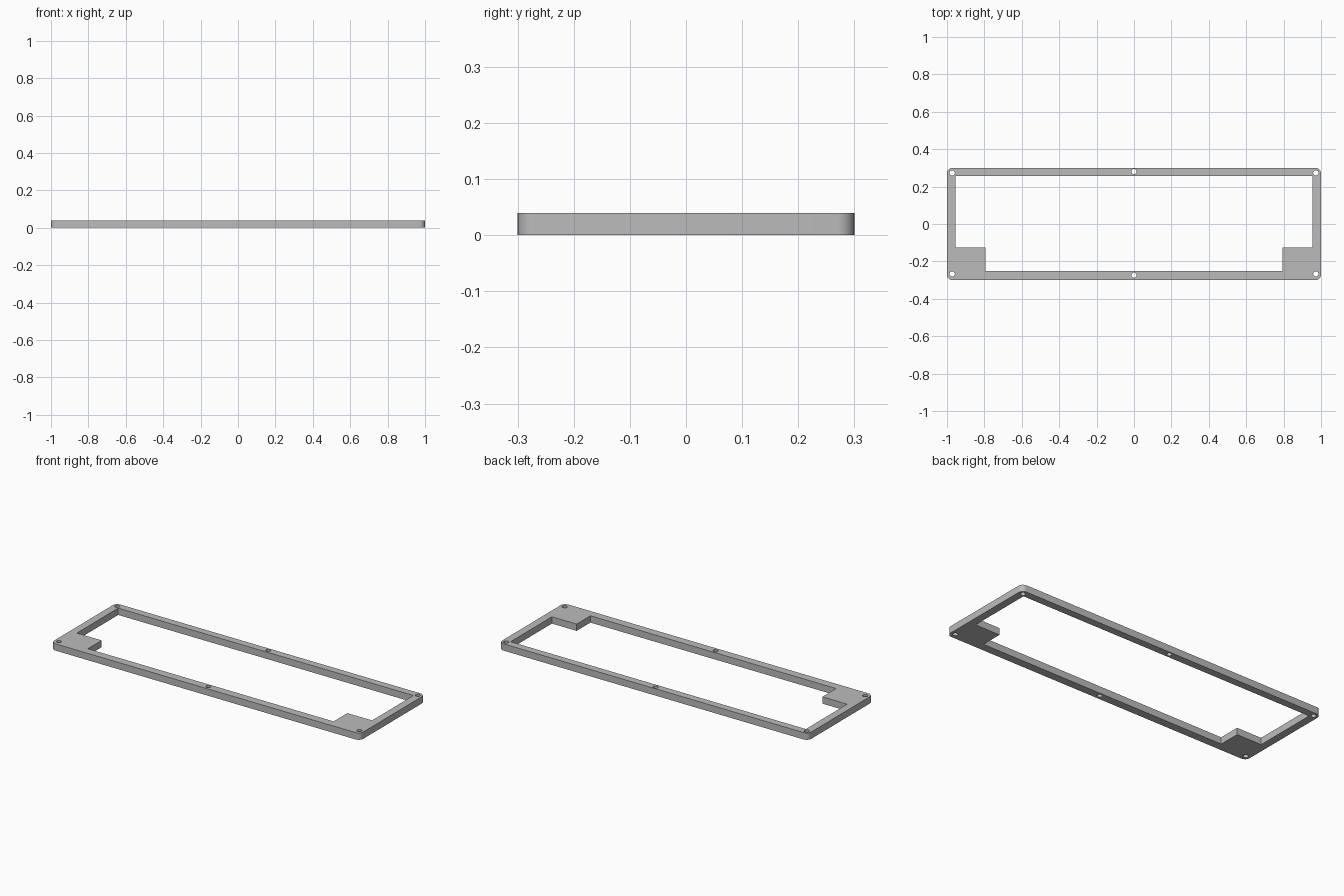
import bpy
import bmesh
from math import cos, sin, pi, radians

cube = bpy.data.objects.get("Cube")
if cube:
    bpy.data.objects.remove(cube, do_unlink=True)

HALF_X, HALF_Y, HEIGHT = 1.0, 0.30, 0.04
CORNER, HOLE = 0.03, 0.014


def arc(cx, cy, r, start, sweep, steps):
    angles = [start + sweep * i / steps for i in range(steps + 1)]
    return [(cx + r * cos(a), cy + r * sin(a)) for a in angles]


def add_loop(curve, points):
    spline = curve.splines.new("POLY")
    spline.points.add(len(points) - 1)
    for p, (x, y) in zip(spline.points, points):
        p.co = (x, y, 0, 1)
    spline.use_cyclic_u = True


profile = bpy.data.curves.new("frame_profile", "CURVE")
profile.dimensions = "2D"
profile.fill_mode = "BOTH"
profile.extrude = HEIGHT / 2

# Outer outline with rounded corners
outer = []
for i, (sx, sy) in enumerate([(1, 1), (-1, 1), (-1, -1), (1, -1)]):
    outer += arc(sx * (HALF_X - CORNER), sy * (HALF_Y - CORNER),
                 CORNER, i * pi / 2, pi / 2, 8)
add_loop(profile, outer)

# Opening, stepped in around the two front corner blocks
right_half = [(0.795, -0.252), (0.795, -0.125), (0.955, -0.125), (0.955, 0.257)]
add_loop(profile, right_half + [(-x, y) for x, y in reversed(right_half)])

# Screw holes
for x, y in [(0.972, 0.273), (-0.972, 0.273), (0.972, -0.267),
             (-0.972, -0.267), (0, 0.28), (0, -0.274)]:
    add_loop(profile, arc(x, y, HOLE, 0, 2 * pi, 24)[:-1])

# Turn the extruded profile into a clean mesh
helper = bpy.data.objects.new("profile_helper", profile)
bpy.context.collection.objects.link(helper)
graph = bpy.context.evaluated_depsgraph_get()
mesh = bpy.data.meshes.new_from_object(helper.evaluated_get(graph))
bpy.data.objects.remove(helper, do_unlink=True)

bm = bmesh.new()
bm.from_mesh(mesh)
bmesh.ops.remove_doubles(bm, verts=bm.verts, dist=0.0001)
bmesh.ops.dissolve_limit(bm, angle_limit=radians(1), verts=bm.verts, edges=bm.edges)
bmesh.ops.recalc_face_normals(bm, faces=bm.faces)
bmesh.ops.translate(bm, verts=bm.verts, vec=(0, 0, HEIGHT / 2))
bm.to_mesh(mesh)
bm.free()

frame = bpy.data.objects.new("case_frame", mesh)
bpy.context.collection.objects.link(frame)

# Grey finish
grey = bpy.data.materials.new("plain_grey")
grey.use_nodes = True
colour = (0.5, 0.5, 0.5, 1)
grey.diffuse_color = colour
grey.node_tree.nodes["Principled BSDF"].inputs["Base Color"].default_value = colour
mesh.materials.clear()
mesh.materials.append(grey)

bpy.ops.object.select_all(action="DESELECT")
frame.select_set(True)
bpy.context.view_layer.objects.active = frame
bpy.ops.object.shade_smooth_by_angle(angle=radians(30))
